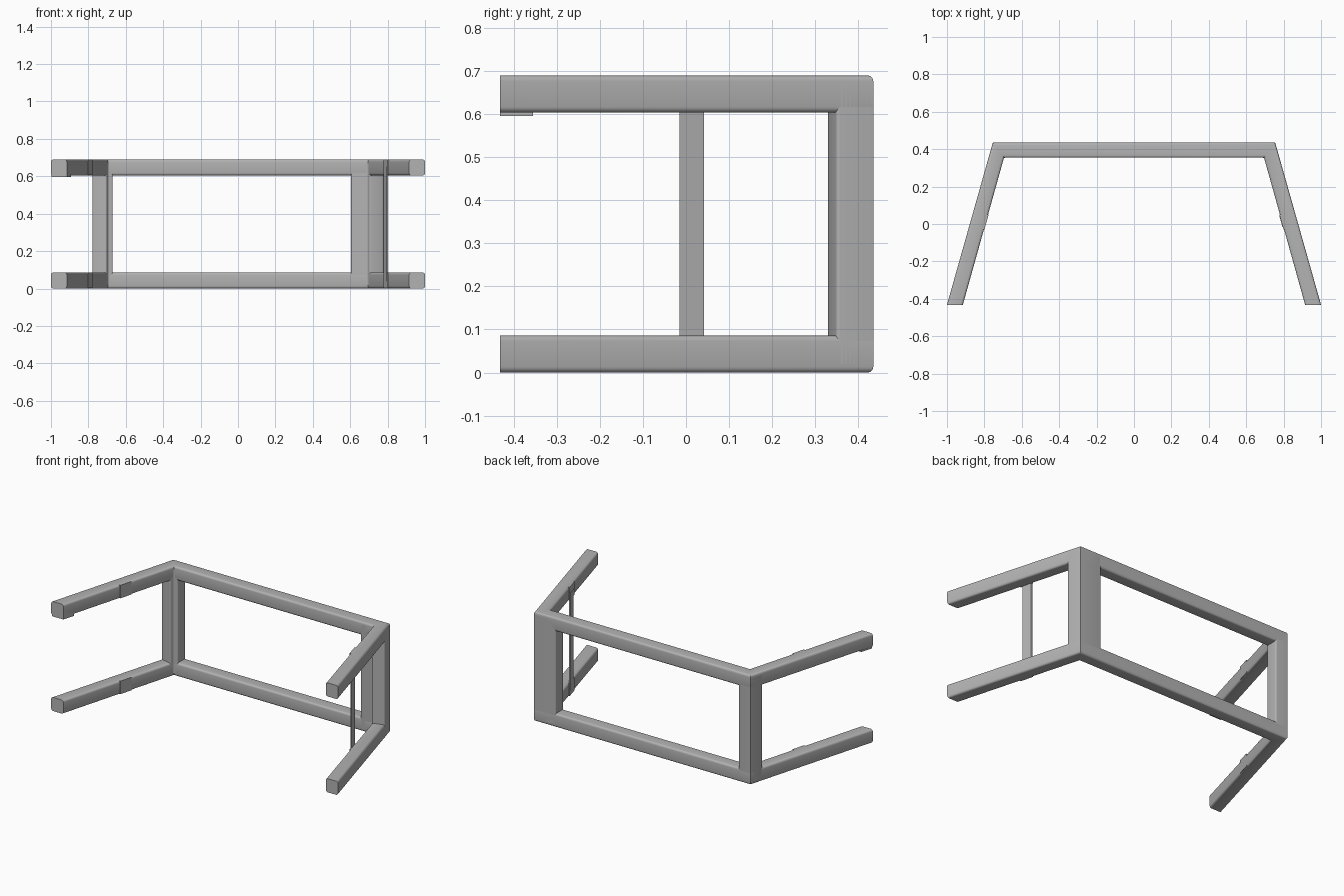
import bpy
import bmesh

cube = bpy.data.objects.get("Cube")
if cube:
    bpy.data.objects.remove(cube, do_unlink=True)

# One painted metal colour
GREY = (0.45, 0.45, 0.45, 1.0)
metal = bpy.data.materials.new("grey_metal")
metal.use_nodes = True
metal.diffuse_color = GREY
metal.node_tree.nodes["Principled BSDF"].inputs["Base Color"].default_value = GREY

FRONT, BACK, INNER_BACK = -0.432, 0.435, 0.355
RAIL = 0.086
TOP = 0.69


def outer_x(y):
    """Outer face of a splayed arm at depth y."""
    return 0.755 + (BACK - y) * 0.2826


def inner_x(y):
    """Inner face of a splayed arm at depth y."""
    return 0.695 + (INNER_BACK - y) * 0.2795


def prism(name, outline, z0, z1, rounded=None, radius=0.013):
    """Extrude a plan outline upwards and round the edges chosen by a rule."""
    bm = bmesh.new()
    face = bm.faces.new([bm.verts.new((x, y, z0)) for x, y in outline])
    top = bmesh.ops.extrude_face_region(bm, geom=[face])["geom"]
    for v in top:
        if isinstance(v, bmesh.types.BMVert):
            v.co.z = z1
    bmesh.ops.recalc_face_normals(bm, faces=bm.faces)
    if rounded:
        edges = [e for e in bm.edges if rounded(e)]
        bmesh.ops.bevel(bm, geom=edges, offset=radius, segments=4,
                        profile=0.5, affect='EDGES', clamp_overlap=True)
    mesh = bpy.data.meshes.new(name)
    bm.to_mesh(mesh)
    bm.free()
    mesh.materials.append(metal)
    obj = bpy.data.objects.new(name, mesh)
    bpy.context.collection.objects.link(obj)
    bpy.ops.object.select_all(action='DESELECT')
    obj.select_set(True)
    bpy.context.view_layer.objects.active = obj
    bpy.ops.object.shade_smooth_by_angle(angle=0.6)
    return obj


def vertical(e):
    a, b = e.verts
    return abs(a.co.z - b.co.z) > 0.01


def lengthwise(e):
    """Rail edges, leaving the cut tube ends sharp."""
    return not vertical(e) and max(v.co.y for v in e.verts) > FRONT + 0.02


def inner_vertical(e):
    """Post edges away from the back corner."""
    return vertical(e) and not (e.verts[0].co.y > 0.4 and abs(e.verts[0].co.x) > 0.7)


# Upper and lower U-shaped rails with splayed arms
half = [(outer_x(BACK), BACK), (outer_x(FRONT), FRONT),
        (inner_x(FRONT), FRONT), (inner_x(INNER_BACK), INNER_BACK)]
rail = half + [(-x, y) for x, y in reversed(half)]
prism("lower_rail", rail, 0, RAIL, lengthwise)
prism("upper_rail", rail, TOP - RAIL, TOP, lengthwise)


# Corner posts, the left one being wider along the back
def corner_post(name, side, reach):
    front = [(outer_x(0.35), 0.35), (inner_x(0.328), 0.328)]
    plan = [(reach, BACK), (outer_x(BACK), BACK)] + front
    plan += [(inner_x(INNER_BACK), INNER_BACK), (reach, INNER_BACK)]
    prism(name, [(side * x, y) for x, y in plan], 0.02, TOP - 0.02,
          inner_vertical, 0.008)


corner_post("left_post", 1, 0.605)
corner_post("right_post", -1, 0.67)


# Thin plates lying against the inner faces of the arms
def inner_plate(name, side, y0, y1, z0, z1, thickness, depth):
    plan = [(inner_x(y0) - thickness, y0), (inner_x(y1) - thickness, y1),
            (inner_x(y1) + depth, y1), (inner_x(y0) + depth, y0)]
    prism(name, [(side * x, y) for x, y in plan], z0, z1)


for label, side in (("left", 1), ("right", -1)):
    for level, z in (("lower", 0), ("upper", TOP - RAIL)):
        inner_plate(f"{label}_{level}_pad", side, -0.03, 0.05,
                    z + 0.003, z + RAIL - 0.001, 0.003, 0.015)
inner_plate("left_strap", 1, -0.015, 0.042, 0.04, TOP - 0.04, 0.005, 0.004)

# Small lip beneath the tip of the right upper arm
lip = [(-outer_x(FRONT) + 0.004, FRONT), (-inner_x(FRONT), FRONT),
       (-inner_x(-0.355), -0.355), (-outer_x(-0.355) + 0.004, -0.355)]
prism("right_arm_lip", lip, 0.596, 0.64)
